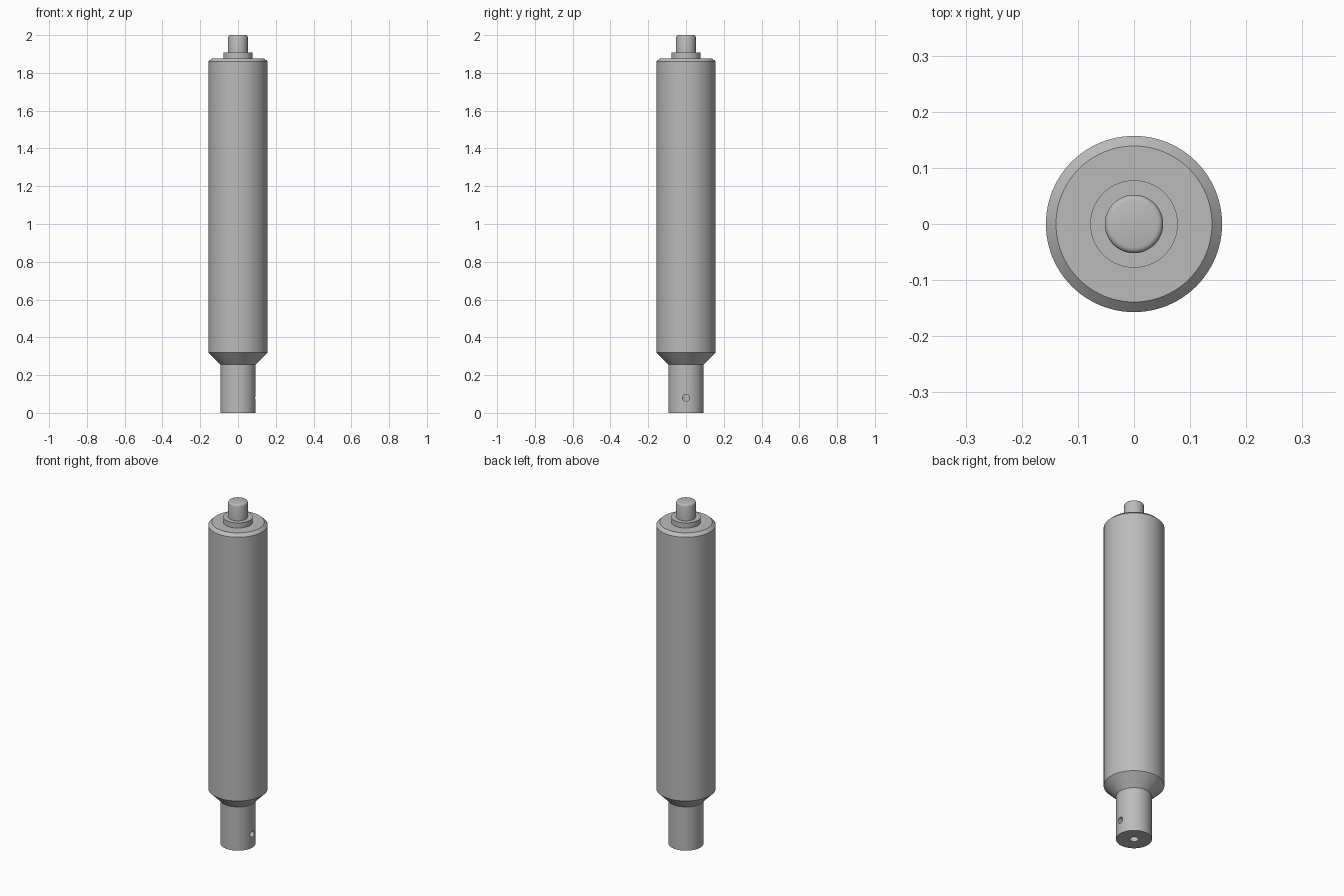
import bpy
import bmesh
from math import radians, tau
from mathutils import Vector

cube = bpy.data.objects.get("Cube")
if cube:
    bpy.data.objects.remove(cube, do_unlink=True)

SEGMENTS = 96

metal = bpy.data.materials.new("grey metal")
metal.use_nodes = True
GREY = (0.5, 0.5, 0.5, 1)
metal.diffuse_color = GREY
metal.node_tree.nodes["Principled BSDF"].inputs["Base Color"].default_value = GREY


def select_only(obj):
    bpy.ops.object.select_all(action="DESELECT")
    obj.select_set(True)
    bpy.context.view_layer.objects.active = obj


def smooth(obj):
    select_only(obj)
    bpy.ops.object.shade_smooth_by_angle(angle=radians(30))


def lathe(name, profile):
    """Revolve (radius, height) points around the z axis."""
    bm = bmesh.new()
    verts = [bm.verts.new((r, 0, z)) for r, z in profile]
    edges = [bm.edges.new(pair) for pair in zip(verts, verts[1:])]
    bmesh.ops.spin(bm, geom=verts + edges, cent=(0, 0, 0), axis=(0, 0, 1),
                   angle=tau, steps=SEGMENTS, use_merge=True)
    bmesh.ops.remove_doubles(bm, verts=bm.verts, dist=1e-5)
    bmesh.ops.recalc_face_normals(bm, faces=bm.faces)
    mesh = bpy.data.meshes.new(name)
    bm.to_mesh(mesh)
    bm.free()
    mesh.materials.append(metal)
    obj = bpy.data.objects.new(name, mesh)
    bpy.context.collection.objects.link(obj)
    return obj


# Main tube with tapered lower shoulder and chamfered top rim
smooth(lathe("body_tube", [(0, 0.255), (0.093, 0.255), (0.157, 0.32),
                           (0.157, 1.86), (0.139, 1.877), (0, 1.877)]))

# Collar around the rod
smooth(lathe("rod_collar", [(0, 1.87), (0.078, 1.87), (0.078, 1.907), (0, 1.907)]))

# Rod end with a rounded rim
smooth(lathe("rod_end", [(0, 1.9), (0.052, 1.9), (0.052, 1.99), (0.0505, 1.995),
                         (0.047, 1.9985), (0.042, 2), (0, 2)]))

# Lower shaft with a blind bore from below
shaft = lathe("lower_shaft", [(0, 0.26), (0.093, 0.26), (0.093, 0), (0.023, 0),
                              (0.023, 0.16), (0, 0.16)])

# Cross hole on the left side, running into the bore
cutter = lathe("cross_hole_cutter", [(0, 0), (0.018, 0), (0.018, 0.2), (0, 0.2)])
cutter.rotation_euler = (0, radians(90), 0)
cutter.location = Vector((0, 0, 0.08))
cutter.hide_render = True
cut = shaft.modifiers.new("cross hole", "BOOLEAN")
cut.operation = "DIFFERENCE"
cut.solver = "EXACT"
cut.object = cutter
select_only(shaft)
bpy.ops.object.modifier_apply(modifier=cut.name)
bpy.data.objects.remove(cutter, do_unlink=True)
smooth(shaft)
